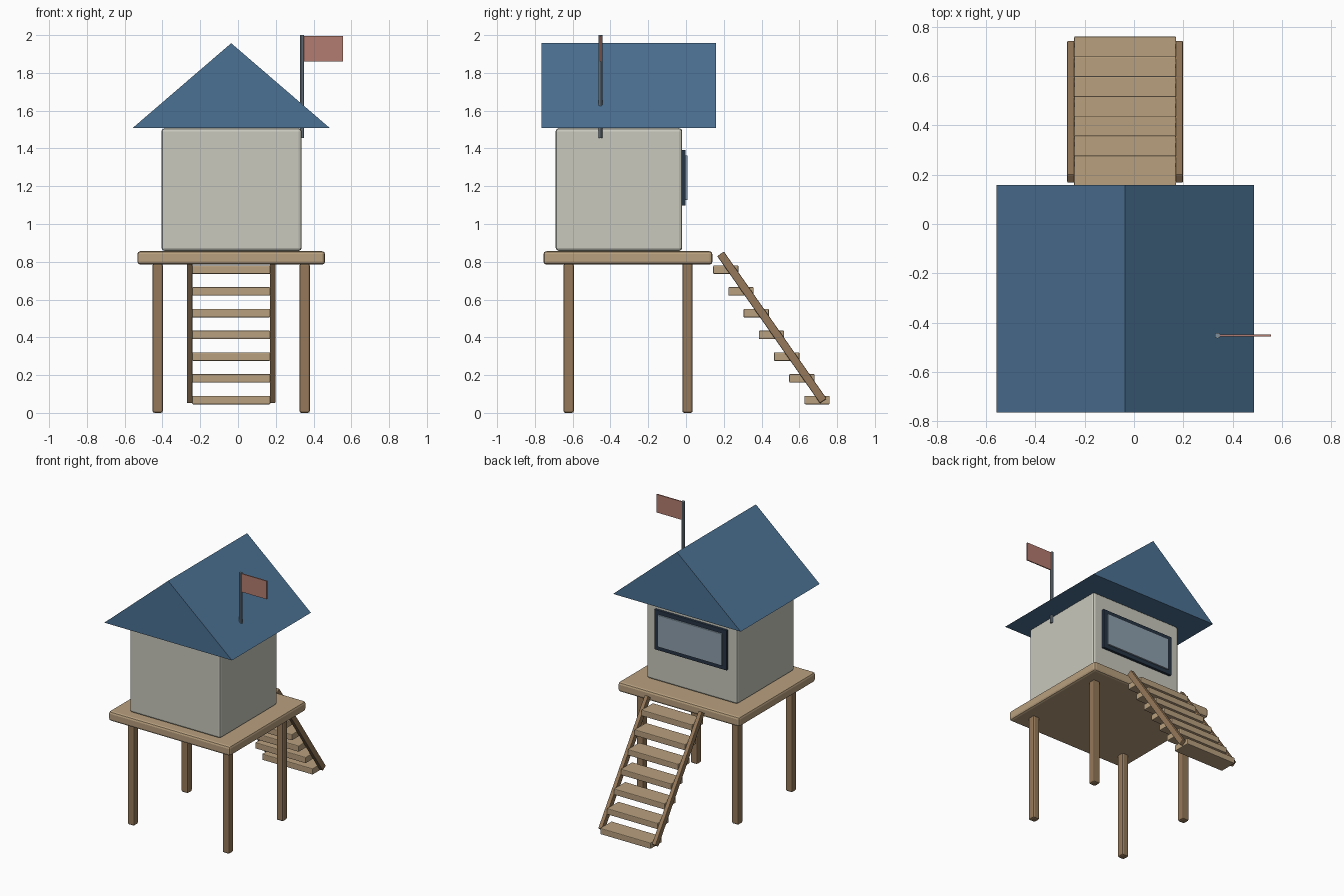
import bpy, bmesh
from math import atan2, hypot
from mathutils import Vector

if "Cube" in bpy.data.objects:
    bpy.data.objects.remove(bpy.data.objects["Cube"])


def material(name, rgb):
    m = bpy.data.materials.new(name)
    m.diffuse_color = (*rgb, 1)
    m.use_nodes = True
    m.node_tree.nodes["Principled BSDF"].inputs["Base Color"].default_value = m.diffuse_color
    return m


ROOF = material("roof_blue", (0.07, 0.165, 0.29))
WALL = material("wall_cream", (0.58, 0.58, 0.51))
PLANK = material("plank_wood", (0.48, 0.35, 0.21))
POST = material("post_wood", (0.30, 0.19, 0.10))
FRAME = material("frame_navy", (0.02, 0.035, 0.06))
GLASS = material("glass_blue", (0.27, 0.35, 0.42))
METAL = material("pole_metal", (0.22, 0.28, 0.33))
FLAG = material("flag_red", (0.45, 0.2, 0.16))


def finish(name, bm, mat):
    bmesh.ops.recalc_face_normals(bm, faces=bm.faces)
    me = bpy.data.meshes.new(name)
    bm.to_mesh(me)
    bm.free()
    me.materials.append(mat)
    ob = bpy.data.objects.new(name, me)
    bpy.context.collection.objects.link(ob)
    return ob


def box(name, x, y, z, mat, bevel=0.0, rot_x=0.0):
    """Box from (min, max) ranges, optionally chamfered and tilted about its centre."""
    bm = bmesh.new()
    bmesh.ops.create_cube(bm, size=1)
    bmesh.ops.scale(bm, vec=(x[1] - x[0], y[1] - y[0], z[1] - z[0]), verts=bm.verts)
    ob = finish(name, bm, mat)
    ob.location = ((x[0] + x[1]) / 2, (y[0] + y[1]) / 2, (z[0] + z[1]) / 2)
    ob.rotation_euler.x = rot_x
    if bevel:
        mod = ob.modifiers.new("chamfer", 'BEVEL')
        mod.width = bevel
        mod.segments = 2
    return ob


# Platform and cabin
box("deck", (-0.533, 0.461), (-0.755, 0.14), (0.785, 0.856), PLANK, 0.016)
box("cabin", (-0.405, 0.337), (-0.69, -0.02), (0.858, 1.507), WALL, 0.016)

# Four legs
for sx, x in (("left", -0.425), ("right", 0.353)):
    for sy, y in (("front", -0.621), ("back", 0.008)):
        box(f"{sy}_{sx}_leg", (x - 0.0275, x + 0.0275), (y - 0.0275, y + 0.0275),
            (0.0, 0.79), POST, 0.011)

# Gable roof: triangle profile extruded along y
bm = bmesh.new()
tri = [bm.verts.new((x, -0.765, z)) for x, z in ((-0.558, 1.508), (0.486, 1.508), (-0.036, 1.957))]
face = bm.faces.new(tri)
ext = bmesh.ops.extrude_face_region(bm, geom=[face], use_keep_orig=True)
moved = [g for g in ext["geom"] if isinstance(g, bmesh.types.BMVert)]
bmesh.ops.translate(bm, vec=(0, 0.923, 0), verts=moved)
finish("roof", bm, ROOF)

# Window on the back wall
box("window_frame", (-0.33, 0.263), (-0.025, -0.002), (1.097, 1.393), FRAME, 0.004)
box("window_glass", (-0.297, 0.230), (-0.02, 0.009), (1.127, 1.363), GLASS, 0.004)

# Stair rails
top, bottom = Vector((0.183, 0.842)), Vector((0.727, 0.063))
mid, d = (top + bottom) / 2, bottom - top
half = hypot(*d) / 2
for side, x0, x1 in (("left", -0.271, -0.241), ("right", 0.169, 0.199)):
    box(f"{side}_stair_rail", (x0, x1), (mid.x - 0.0215, mid.x + 0.0215),
        (mid.y - half, mid.y + half), POST, 0.005, atan2(d.x, -d.y))

# Stair treads
for i in range(7):
    y, z = 0.211 + 0.0805 * i, 0.758 - 0.115 * i
    box(f"tread_{i + 1}", (-0.243, 0.171), (y - 0.067, y + 0.067),
        (z - 0.0225, z + 0.0225), PLANK, 0.005)

# Flag pole and flag
bm = bmesh.new()
bmesh.ops.create_cone(bm, cap_ends=True, segments=10, radius1=0.0115, radius2=0.0115, depth=0.545)
pole = finish("flag_pole", bm, METAL)
pole.location = (0.339, -0.453, 1.7275)
box("flag", (0.345, 0.555), (-0.457, -0.449), (1.86, 1.995), FLAG)
